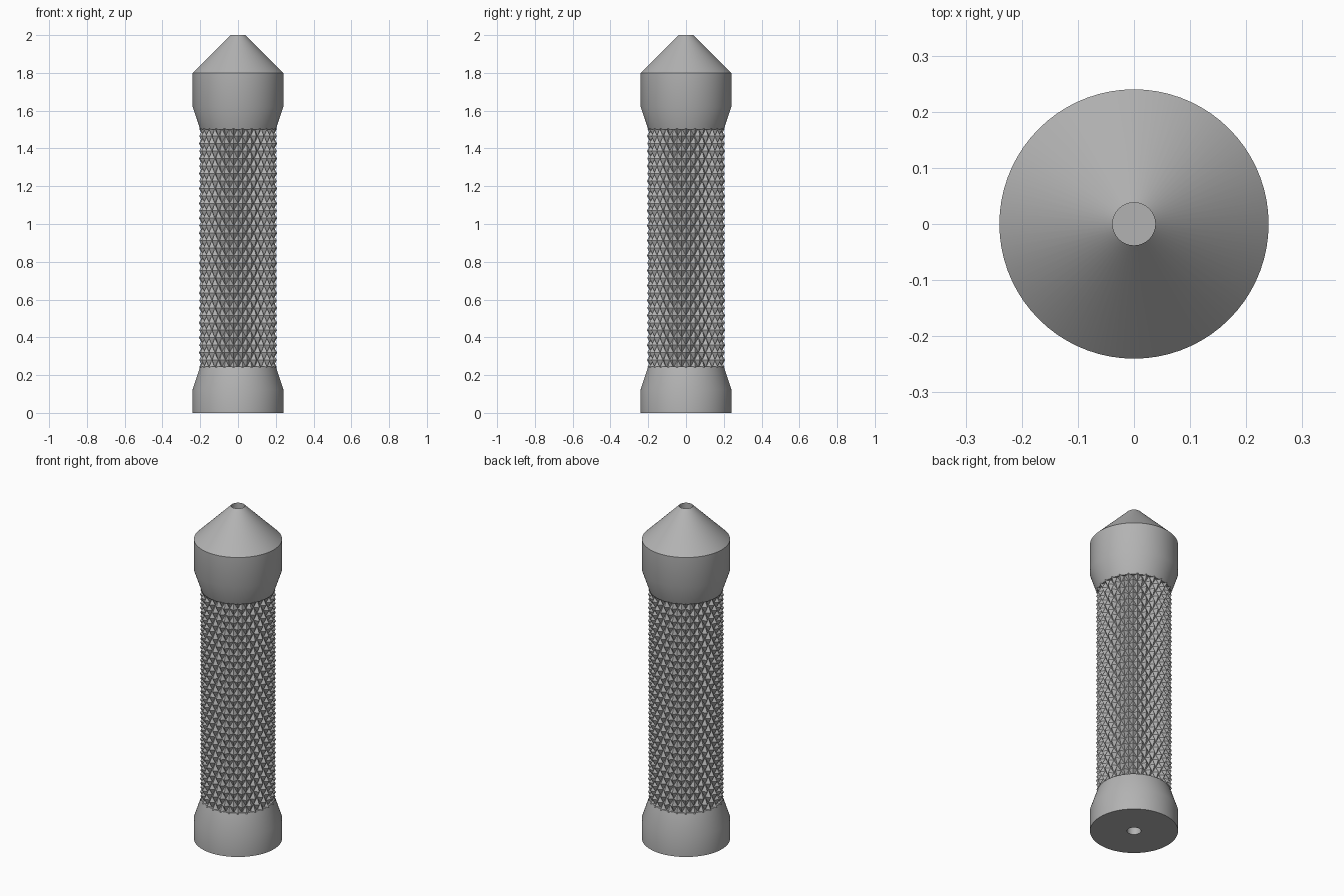
import bpy, bmesh
from math import sin, cos, pi

cube = bpy.data.objects.get("Cube")
if cube:
    bpy.data.objects.remove(cube)

grey = bpy.data.materials.new("plain grey")
grey.use_nodes = True
colour = (0.45, 0.45, 0.45, 1)
grey.diffuse_color = colour
grey.node_tree.nodes["Principled BSDF"].inputs["Base Color"].default_value = colour


def finish(bm, name, smooth):
    bmesh.ops.remove_doubles(bm, verts=bm.verts, dist=1e-5)
    bmesh.ops.recalc_face_normals(bm, faces=bm.faces)
    mesh = bpy.data.meshes.new(name)
    bm.to_mesh(mesh)
    bm.free()
    mesh.materials.append(grey)
    obj = bpy.data.objects.new(name, mesh)
    bpy.context.collection.objects.link(obj)
    if smooth:
        bpy.ops.object.select_all(action='DESELECT')
        obj.select_set(True)
        bpy.context.view_layer.objects.active = obj
        bpy.ops.object.shade_smooth_by_angle(angle=0.4)
    return obj


def lathe(name, profile, sides=72):
    """Turn an (r, z) profile about the z axis."""
    bm = bmesh.new()
    verts = [bm.verts.new((r, 0, z)) for r, z in profile]
    edges = [bm.edges.new(pair) for pair in zip(verts, verts[1:])]
    bmesh.ops.spin(bm, geom=verts + edges, cent=(0, 0, 0), axis=(0, 0, 1),
                   angle=2 * pi, steps=sides)
    return finish(bm, name, True)


def knurl(name, z0, z1, low, high, columns, rows):
    """Sleeve of diamond pyramids: peaks and valleys alternate on a grid."""
    bm = bmesh.new()
    grid = []
    for j in range(rows + 1):
        z = z0 + (z1 - z0) * j / rows
        ring = []
        for i in range(columns):
            r = low if (i + j) % 2 else high
            a = 2 * pi * i / columns
            ring.append(bm.verts.new((r * cos(a), r * sin(a), z)))
        grid.append(ring)
    for j in range(rows):
        for i in range(columns):
            k = (i + 1) % columns
            a, b, c, d = grid[j][i], grid[j][k], grid[j + 1][k], grid[j + 1][i]
            # split each cell along its valley
            if (i + j) % 2:
                tris = ((a, b, c), (a, c, d))
            else:
                tris = ((a, b, d), (b, c, d))
            for tri in tris:
                bm.faces.new(tri)
    return finish(bm, name, False)


BORE = 0.038
# flared foot with a blind bore underneath
lathe("foot", [(0, 0.2), (BORE, 0.2), (BORE, 0), (0.24, 0), (0.24, 0.125),
               (0.2, 0.245), (0, 0.245)])
# knurled grip
knurl("grip", 0.24, 1.505, 0.185, 0.207, 52, 32)
# flared head with a conical tip and a blind bore on top
lathe("head", [(0, 1.5), (0.2, 1.5), (0.24, 1.62), (0.24, 1.8),
               (BORE, 2), (BORE, 1.8), (0, 1.8)])
